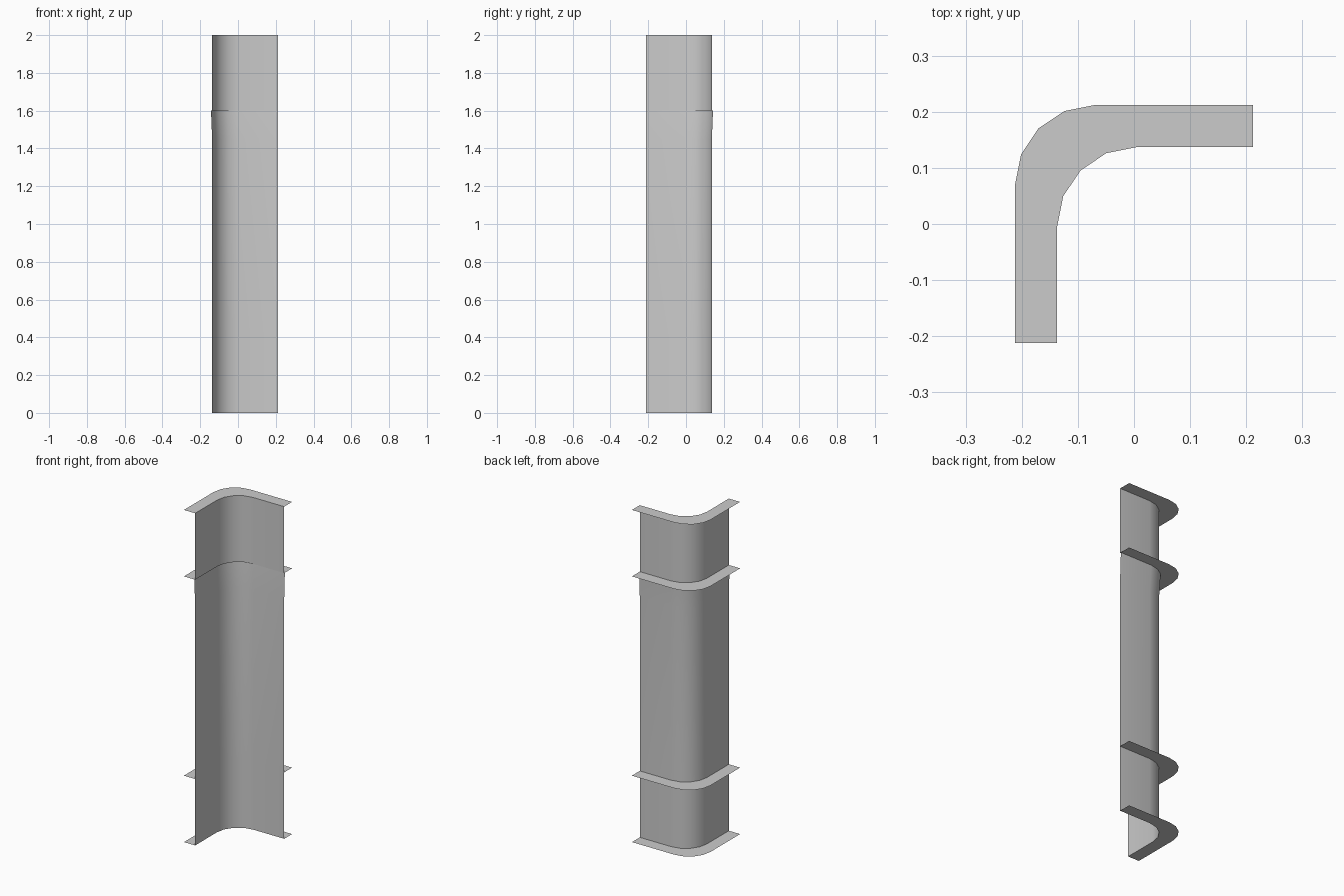
import bpy, bmesh, math

if "Cube" in bpy.data.objects:
    bpy.data.objects.remove(bpy.data.objects["Cube"])

H = 0.212      # half footprint
W = 0.075      # flange depth
R = 0.142      # corner radius
SEG = 4        # facets in the corner


def profile(off=0.0):
    """L-shaped path with a rounded corner, pushed diagonally outwards by off."""
    a = H - W
    c = a - R
    pts = [(-a - off, -H)]
    for i in range(SEG + 1):
        t = math.pi - i * math.pi / 2 / SEG
        pts.append((-c - off + R * math.cos(t), c + off + R * math.sin(t)))
    pts.append((H, a + off))
    return pts


def loft(name, rows):
    """Open sheet through rows of (offset, height)."""
    bm = bmesh.new()
    grid = [[bm.verts.new((x, y, z)) for x, y in profile(o)] for o, z in rows]
    for lo, hi in zip(grid, grid[1:]):
        for i in range(len(lo) - 1):
            bm.faces.new((lo[i], lo[i + 1], hi[i + 1], hi[i]))
    me = bpy.data.meshes.new(name)
    bm.to_mesh(me)
    bm.free()
    ob = bpy.data.objects.new(name, me)
    bpy.context.collection.objects.link(ob)
    bpy.ops.object.select_all(action='DESELECT')
    ob.select_set(True)
    bpy.context.view_layer.objects.active = ob
    bpy.ops.object.shade_smooth_by_angle(angle=math.radians(40))
    return ob


# Wall sheets between the flanges; the middle one flares out at its top
loft("lower_wall", [(0, 0), (0, 0.4)])
loft("middle_wall", [(0, 0.4), (0, 1.45), (0.006, 1.6)])
loft("upper_wall", [(0, 1.6), (0, 2.0)])

# Thin flanges on the outer side of the corner
for n, z in enumerate((0, 0.4, 1.6, 2.0)):
    loft(f"flange_{n + 1}", [(0, z), (W, z)])
